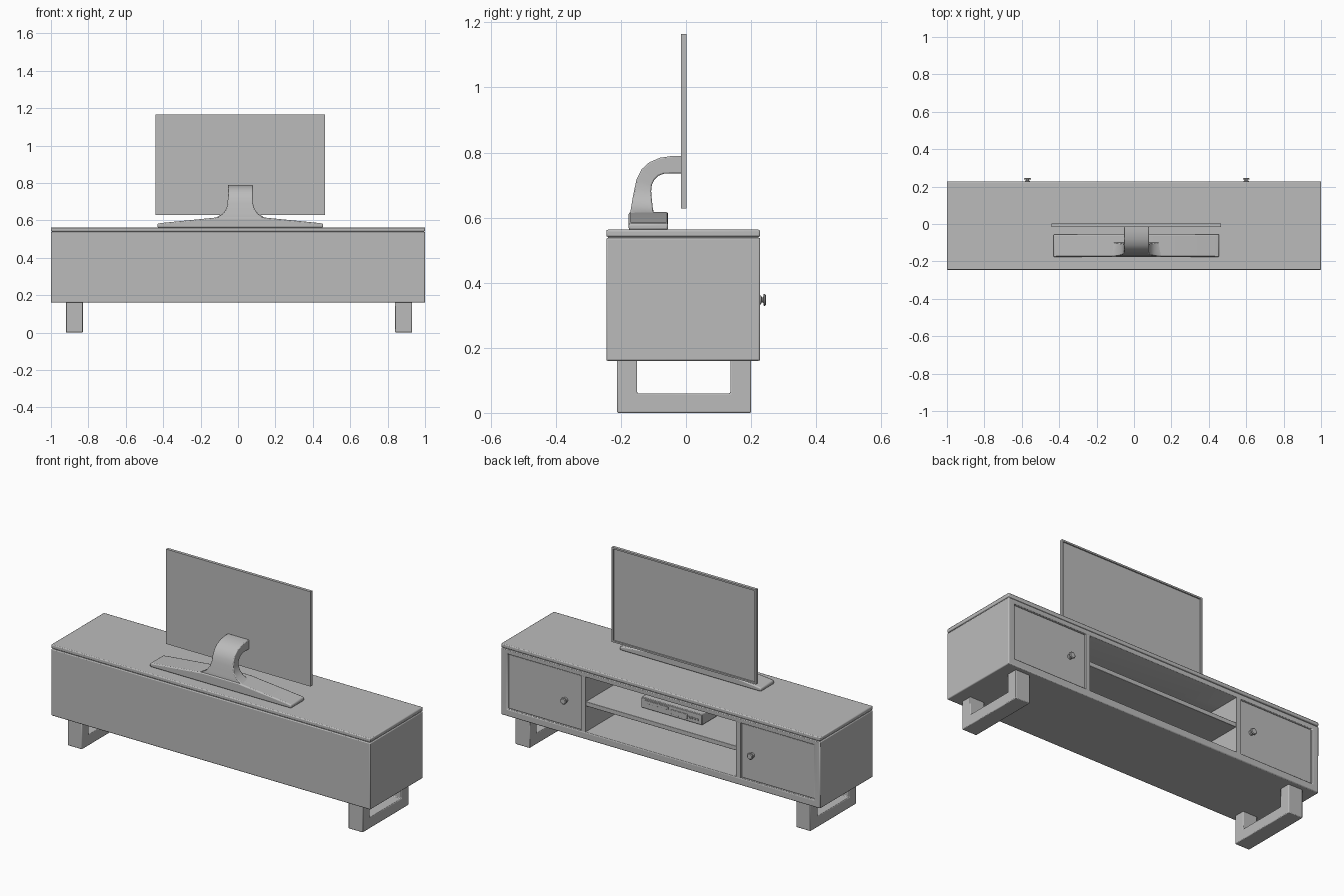
import bpy, bmesh, math
from mathutils import Matrix

if "Cube" in bpy.data.objects:
    bpy.data.objects.remove(bpy.data.objects["Cube"])

grey = bpy.data.materials.new("plain grey")
grey.diffuse_color = (0.5, 0.5, 0.5, 1)
grey.use_nodes = True
grey.node_tree.nodes["Principled BSDF"].inputs["Base Color"].default_value = grey.diffuse_color


def finish(name, bm, bevel=0.0, segs=2):
    bmesh.ops.recalc_face_normals(bm, faces=bm.faces[:])
    me = bpy.data.meshes.new(name)
    bm.to_mesh(me)
    bm.free()
    ob = bpy.data.objects.new(name, me)
    bpy.context.collection.objects.link(ob)
    me.materials.append(grey)
    if bevel:
        b = ob.modifiers.new("bevel", 'BEVEL')
        b.width, b.segments, b.limit_method = bevel, segs, 'ANGLE'
        b.angle_limit = math.radians(35)
    bpy.ops.object.select_all(action='DESELECT')
    ob.select_set(True)
    bpy.context.view_layer.objects.active = ob
    bpy.ops.object.shade_smooth_by_angle(angle=math.radians(35))
    return ob


def box(name, x, y, z, bevel=0.0):
    bm = bmesh.new()
    bmesh.ops.create_cube(bm, size=1)
    for v in bm.verts:
        for i, r in enumerate((x, y, z)):
            v.co[i] = r[0] if v.co[i] < 0 else r[1]
    return finish(name, bm, bevel)


def prism(name, pts, lo, hi, axis, bevel=0.0):
    """Extrude a profile: axis 'x' takes (y, z) points, axis 'y' takes (x, z)."""
    bm = bmesh.new()
    rings = [[bm.verts.new((d, a, b) if axis == 'x' else (a, d, b)) for a, b in pts]
             for d in (lo, hi)]
    bm.faces.new(rings[0])
    bm.faces.new(rings[1])
    n = len(pts)
    for i in range(n):
        j = (i + 1) % n
        bm.faces.new((rings[0][i], rings[0][j], rings[1][j], rings[1][i]))
    return finish(name, bm, bevel)


def lathe_y(name, x, z, prof):
    """Turned part around the y axis, profile of (radius, y)."""
    bm = bmesh.new()
    n = 24
    rings = [[bm.verts.new((x + r * math.cos(2 * math.pi * k / n), y,
                            z + r * math.sin(2 * math.pi * k / n)))
              for k in range(n)] for r, y in prof]
    for a, b in zip(rings, rings[1:]):
        for k in range(n):
            bm.faces.new((a[k], a[k - 1], b[k - 1], b[k]))
    bm.faces.new(rings[0])
    bm.faces.new(rings[-1])
    return finish(name, bm)


Y0, Y1 = -0.245, 0.228

# cabinet carcass: box hollowed from the door side
carcass = box("cabinet_body", (-1, 1), (Y0, Y1), (0.16, 0.538))
cutter = box("cabinet_cutter", (-0.96, 0.96), (Y0 + 0.02, 0.4), (0.2, 0.512))
cutter.hide_render = True
cutter.hide_viewport = True
cut = carcass.modifiers.new("hollow", 'BOOLEAN')
cut.operation, cut.object, cut.solver = 'DIFFERENCE', cutter, 'EXACT'
bev = carcass.modifiers.new("bevel", 'BEVEL')
bev.width, bev.segments, bev.limit_method = 0.005, 2, 'ANGLE'

# top slab over a thin shadow gap
box("gap_strip", (-0.995, 0.995), (Y0 + 0.005, Y1 - 0.005), (0.53, 0.55))
box("cabinet_top", (-1, 1), (Y0, Y1), (0.541, 0.563), 0.005)

# dividers, doors, knobs and feet on both sides
for s, side in ((-1, "left"), (1, "right")):
    def span(a, b):
        return tuple(sorted((s * a, s * b)))
    box(side + "_divider", span(0.473, 0.5), (Y0 + 0.01, Y1 - 0.002), (0.19, 0.52))
    box(side + "_door", span(0.503, 0.957), (Y1 - 0.03, Y1 - 0.008), (0.203, 0.509), 0.002)
    lathe_y(side + "_knob", 0.015 + s * 0.585, 0.347,
            [(0.014, 0.215), (0.014, 0.23), (0.008, 0.233), (0.008, 0.237),
             (0.018, 0.239), (0.018, 0.243), (0.014, 0.246)])
    cx = 0.005 + s * 0.88
    prism(side + "_foot_loop",
          [(-0.212, 0.165), (-0.212, 0), (0.2, 0), (0.2, 0.165),
           (0.136, 0.165), (0.136, 0.06), (-0.15, 0.06), (-0.15, 0.165)],
          cx - 0.045, cx + 0.045, 'x', 0.004)

# middle shelf
box("shelf", (-0.475, 0.475), (Y0 + 0.01, Y1 - 0.008), (0.345, 0.37), 0.002)

# media player on the shelf, with a tray, display and buttons
box("player_case", (-0.19, 0.19), (-0.1, 0.125), (0.378, 0.438), 0.003)
box("player_front", (-0.188, 0.188), (0.12, 0.13), (0.38, 0.436), 0.002)
box("player_tray", (0.02, 0.165), (0.128, 0.134), (0.412, 0.428), 0.001)
box("player_display", (-0.1, 0.0), (0.128, 0.133), (0.392, 0.418), 0.001)
for i in range(4):
    x = -0.17 + 0.018 * i
    box("player_button", (x, x + 0.011), (0.128, 0.135), (0.4, 0.41), 0.001)
for sx in (-0.15, 0.15):
    for y in (-0.07, 0.09):
        box("player_foot", (sx - 0.015, sx + 0.015), (y - 0.015, y + 0.015), (0.37, 0.38))

# television panel with inset screen facing +y
TX = 0.0125
bm = bmesh.new()
bmesh.ops.create_cube(bm, size=1, matrix=Matrix.Translation((TX, -0.0065, 0.8965))
                      @ Matrix.Diagonal((0.905, 0.017, 0.537, 1)))
face = max(bm.faces, key=lambda f: f.calc_center_median().y)
bmesh.ops.inset_region(bm, faces=[face], thickness=0.013)
bmesh.ops.inset_region(bm, faces=[face], thickness=0.001, depth=-0.006)
finish("television", bm)

# stand base: low slab rising to the middle
prism("stand_base",
      [(TX - 0.443, 0.562), (TX + 0.443, 0.562), (TX + 0.443, 0.582), (TX + 0.42, 0.586),
       (TX + 0.11, 0.617), (TX - 0.11, 0.617), (TX - 0.42, 0.586), (TX - 0.443, 0.582)],
      -0.176, -0.055, 'y', 0.006)

# stand neck: sections of (outer y, z, inner y, z, half width)
secs = [(-0.176, 0.565, -0.06, 0.565, 0.155), (-0.172, 0.605, -0.06, 0.6, 0.15),
        (-0.171, 0.618, -0.098, 0.612, 0.125), (-0.168, 0.635, -0.102, 0.63, 0.095),
        (-0.164, 0.66, -0.105, 0.655, 0.076), (-0.158, 0.69, -0.107, 0.682, 0.068),
        (-0.152, 0.718, -0.105, 0.7, 0.067), (-0.137, 0.748, -0.097, 0.717, 0.067),
        (-0.113, 0.77, -0.084, 0.729, 0.067), (-0.08, 0.784, -0.068, 0.735, 0.067),
        (-0.04, 0.79, -0.04, 0.736, 0.067), (-0.012, 0.79, -0.012, 0.736, 0.067)]
bm = bmesh.new()
rings = [[bm.verts.new(c) for c in ((TX - w, a, b), (TX + w, a, b), (TX + w, c, d), (TX - w, c, d))]
         for a, b, c, d, w in secs]
for r, q in zip(rings, rings[1:]):
    for k in range(4):
        bm.faces.new((r[k], r[k - 1], q[k - 1], q[k]))
bm.faces.new(rings[0])
bm.faces.new(rings[-1])
finish("stand_neck", bm, 0.004)
